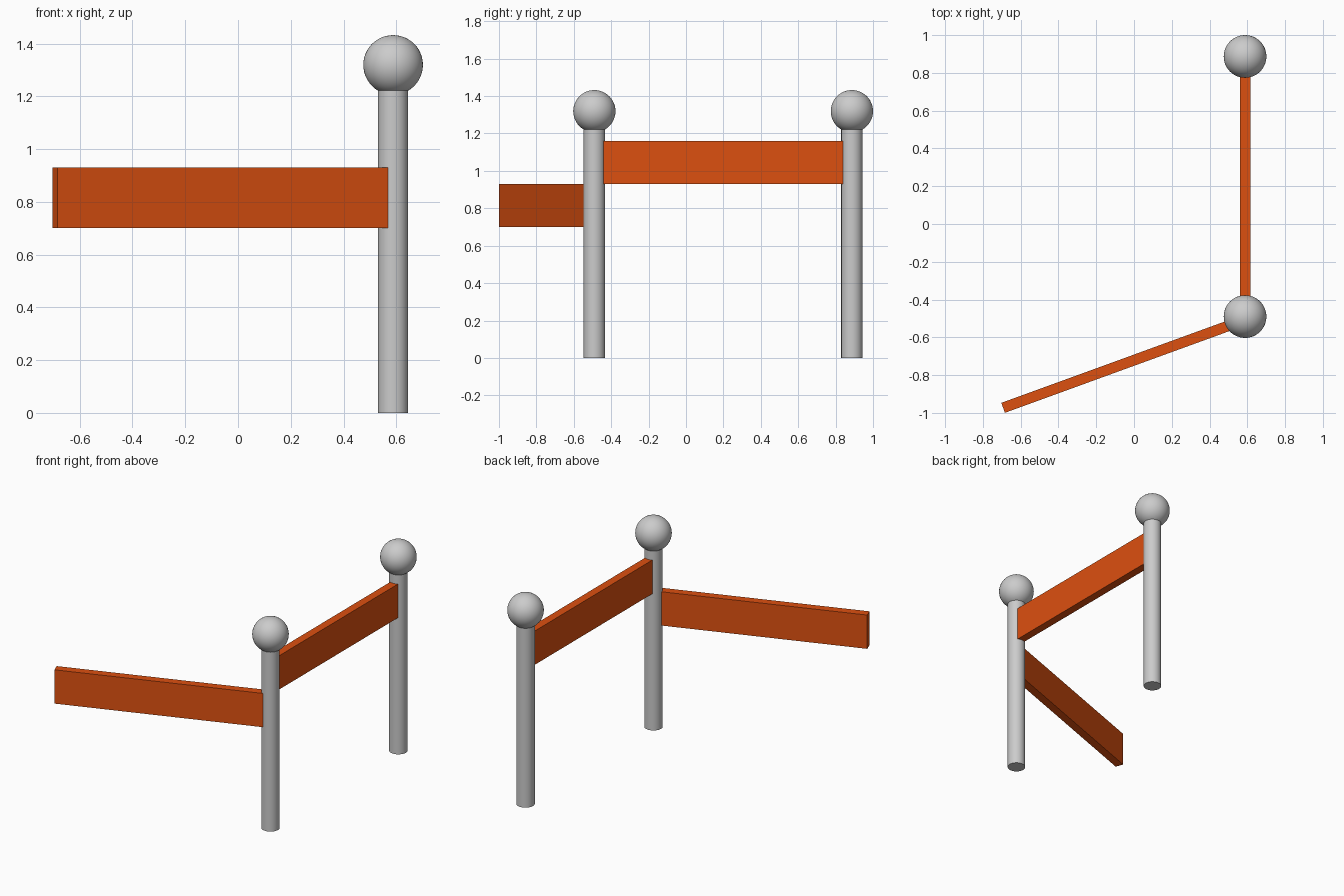
import bpy
from math import radians, sin, cos

if "Cube" in bpy.data.objects:
    bpy.data.objects.remove(bpy.data.objects["Cube"])

POST_X, POST_R, BALL_R, BALL_Z = 0.588, 0.057, 0.113, 1.319
NEAR_Y, FAR_Y = -0.490, 0.887
BOARD_T, BOARD_H = 0.056, 0.23

orange = bpy.data.materials.new("orange_paint")
orange.diffuse_color = (0.72, 0.08, 0.005, 1)
orange.use_nodes = True
orange.node_tree.nodes["Principled BSDF"].inputs["Base Color"].default_value = orange.diffuse_color


def smooth(obj):
    bpy.ops.object.shade_smooth_by_angle(angle=radians(35))
    return obj


def post(name, y):
    # Round post standing on the ground, topped by a ball
    h = 1.23
    bpy.ops.mesh.primitive_cylinder_add(vertices=48, radius=POST_R, depth=h,
                                        location=(POST_X, y, h / 2))
    smooth(bpy.context.object).name = name
    bpy.ops.mesh.primitive_uv_sphere_add(segments=48, ring_count=24, radius=BALL_R,
                                         location=(POST_X, y, BALL_Z))
    smooth(bpy.context.object).name = name + "_ball"


def board(name, start, end, z, angle):
    # Flat plank between two plan points, its ends buried in the posts
    length = ((end[0] - start[0]) ** 2 + (end[1] - start[1]) ** 2) ** 0.5
    bpy.ops.mesh.primitive_cube_add(
        size=1, location=((start[0] + end[0]) / 2, (start[1] + end[1]) / 2, z),
        rotation=(0, 0, angle))
    obj = bpy.context.object
    obj.name = name
    obj.scale = (length, BOARD_T, BOARD_H)
    bpy.ops.object.transform_apply(location=False, rotation=False, scale=True)
    obj.data.materials.append(orange)


post("near_post", NEAR_Y)
post("far_post", FAR_Y)

# Upper board joins the two posts
board("upper_board", (POST_X + 0.002, NEAR_Y + 0.03), (POST_X + 0.002, FAR_Y - 0.03),
      1.045, radians(90))

# Lower board swings out from the near post, slightly forward of its centre
a, reach, shift = radians(20), 1.369, 0.016
root = (POST_X + shift * sin(a), NEAR_Y - shift * cos(a))
tip = (root[0] - reach * cos(a), root[1] - reach * sin(a))
board("lower_board", tip, root, 0.815, a)
